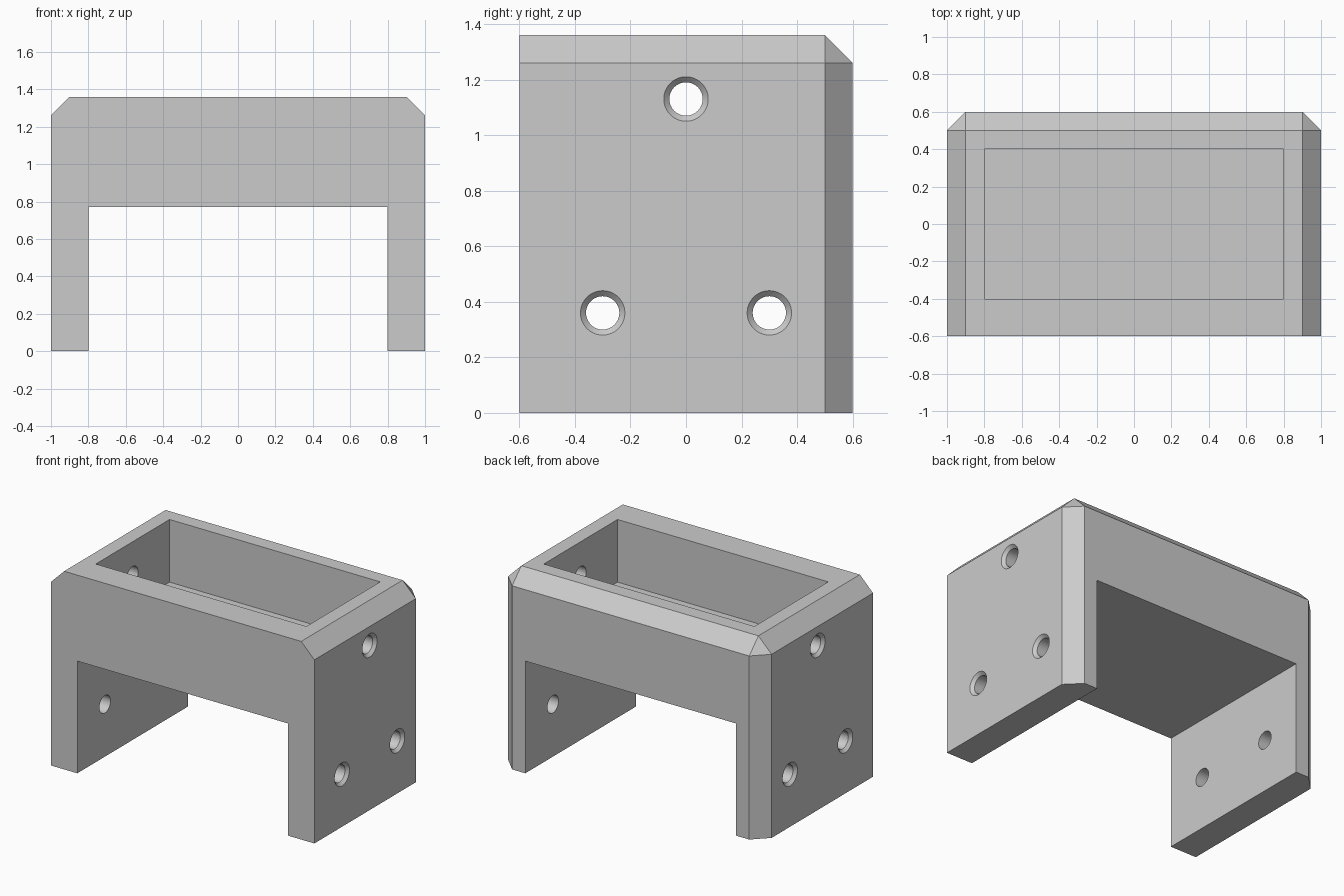
import bpy, bmesh
from mathutils import Matrix, Vector

if "Cube" in bpy.data.objects:
    bpy.data.objects.remove(bpy.data.objects["Cube"], do_unlink=True)

HEIGHT, CHAMFER = 1.36, 0.1
FLOOR_LOW, FLOOR_HIGH = 0.77, 0.93

grey = bpy.data.materials.new("plain grey")
grey.use_nodes = True
colour = (0.6, 0.6, 0.6, 1)
grey.diffuse_color = colour
grey.node_tree.nodes["Principled BSDF"].inputs["Base Color"].default_value = colour


def add_object(name, bm):
    bmesh.ops.recalc_face_normals(bm, faces=bm.faces)
    mesh = bpy.data.meshes.new(name)
    bm.to_mesh(mesh)
    bm.free()
    mesh.materials.append(grey)
    obj = bpy.data.objects.new(name, mesh)
    bpy.context.collection.objects.link(obj)
    return obj


def box(low, high):
    bm = bmesh.new()
    low, high = Vector(low), Vector(high)
    place = Matrix.Translation((low + high) / 2) @ Matrix.Diagonal((*(high - low), 1))
    bmesh.ops.create_cube(bm, size=1, matrix=place)
    return bm


def screw_hole(side, y, z):
    """Straight bore through the wall with a conical mouth on the outside."""
    bm = bmesh.new()
    profile = [(0.7, 0), (0.7, 0.06), (0.98, 0.06), (1.02, 0.1), (1.02, 0)]
    verts = [bm.verts.new((side * x, y, z + r)) for x, r in profile]
    edges = [bm.edges.new(pair) for pair in zip(verts, verts[1:])]
    bmesh.ops.spin(bm, geom=verts + edges, cent=(0, y, z), axis=(1, 0, 0),
                   angle=6.283185307, steps=48)
    bmesh.ops.remove_doubles(bm, verts=bm.verts, dist=1e-4)
    return bm


# Body with chamfered side, back and rear corner edges
bm = box((-1, -0.6, 0), (1, 0.6, HEIGHT))


def is_chamfered(edge):
    mid = (edge.verts[0].co + edge.verts[1].co) / 2
    top, back, side = mid.z > HEIGHT - 0.01, mid.y > 0.59, abs(mid.x) > 0.99
    return (top and side) or (top and back) or (back and side)


bmesh.ops.bevel(bm, geom=[e for e in bm.edges if is_chamfered(e)], offset=CHAMFER,
                segments=1, affect='EDGES', profile=0.5)
body = add_object("bracket_body", bm)

# Cutters: leg opening, top pocket, three screw holes in each side
cutters = [add_object("leg_opening_cutter", box((-0.8, -1, -1), (0.8, 1, FLOOR_LOW))),
           add_object("pocket_cutter", box((-0.8, -0.4, FLOOR_HIGH), (0.8, 0.4, 2)))]
for side in (-1, 1):
    for y, z in ((-0.3, 0.36), (0.3, 0.36), (0, 1.13)):
        cutters.append(add_object("screw_hole_cutter", screw_hole(side, y, z)))

bpy.ops.object.select_all(action='DESELECT')
body.select_set(True)
bpy.context.view_layer.objects.active = body
for cutter in cutters:
    cutter.hide_render = True
    cut = body.modifiers.new("cut", 'BOOLEAN')
    cut.operation, cut.solver, cut.object = 'DIFFERENCE', 'EXACT', cutter
    bpy.ops.object.modifier_apply(modifier=cut.name)
    bpy.data.objects.remove(cutter, do_unlink=True)

bpy.ops.object.shade_smooth_by_angle(angle=0.5)
